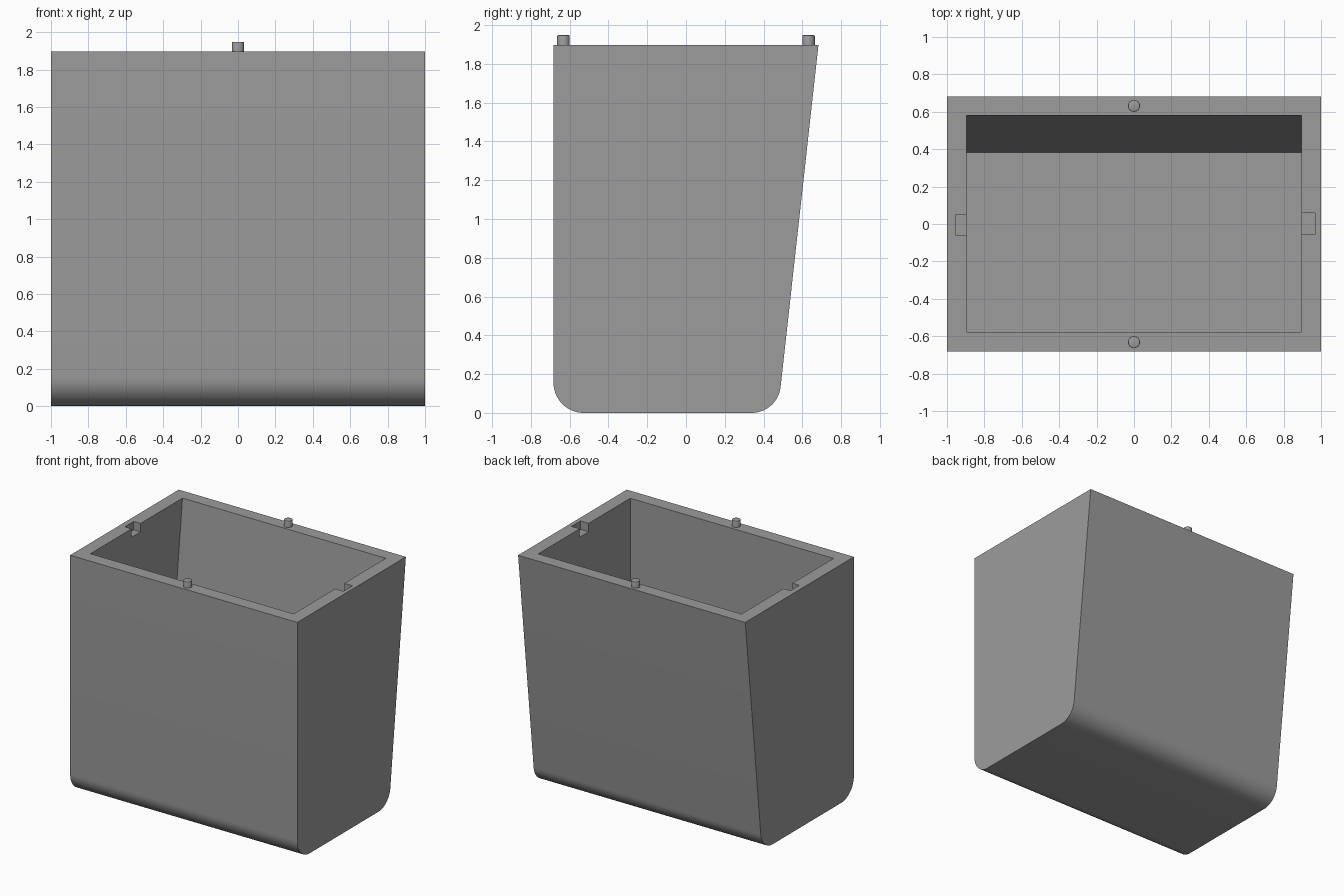
import bpy, bmesh, math
from mathutils import Vector

if "Cube" in bpy.data.objects:
    bpy.data.objects.remove(bpy.data.objects["Cube"])

grey = bpy.data.materials.new("grey plastic")
grey.diffuse_color = (0.332, 0.332, 0.332, 1)
grey.use_nodes = True
grey.node_tree.nodes["Principled BSDF"].inputs["Base Color"].default_value = grey.diffuse_color


def finish(name, bm):
    bmesh.ops.recalc_face_normals(bm, faces=bm.faces)
    mesh = bpy.data.meshes.new(name)
    bm.to_mesh(mesh)
    bm.free()
    mesh.materials.append(grey)
    obj = bpy.data.objects.new(name, mesh)
    bpy.context.collection.objects.link(obj)
    return obj


def prism(name, profile, x0, x1):
    """Extrude a (y, z) profile along x."""
    bm = bmesh.new()
    rings = [[bm.verts.new((x, y, z)) for y, z in profile] for x in (x0, x1)]
    for ring in rings:
        bm.faces.new(ring)
    for i in range(len(profile)):
        a, b = rings
        bm.faces.new((a[i - 1], a[i], b[i], b[i - 1]))
    return finish(name, bm)


def fillet(prev, corner, nxt, r, steps=14):
    """Points of a rounded corner."""
    p, c, n = Vector(prev), Vector(corner), Vector(nxt)
    a, b = (p - c).normalized(), (n - c).normalized()
    half = a.angle(b) / 2
    centre = c + (a + b).normalized() * r / math.sin(half)
    s = (c + a * r / math.tan(half) - centre).normalized()
    e = (c + b * r / math.tan(half) - centre).normalized()
    sweep = s.angle(e)
    points = []
    for i in range(steps + 1):
        t = i / steps * sweep
        d = (s * math.sin(sweep - t) + e * math.sin(t)) / math.sin(sweep)
        points.append(tuple(centre + d * r))
    return points


def select_only(obj):
    bpy.ops.object.select_all(action='DESELECT')
    obj.select_set(True)
    bpy.context.view_layer.objects.active = obj


def cut(obj, cutter):
    mod = obj.modifiers.new("cut", 'BOOLEAN')
    mod.operation = 'DIFFERENCE'
    mod.solver = 'EXACT'
    mod.object = cutter
    select_only(obj)
    bpy.ops.object.modifier_apply(modifier=mod.name)
    bpy.data.objects.remove(cutter)


# Bin body: vertical front, sloping back, rounded bottom edges
front_top, front_low = (-0.683, 1.897), (-0.683, 0)
back_low, back_top = (0.473, 0), (0.683, 1.897)
outline = [front_top]
outline += fillet(front_top, front_low, back_low, 0.155)
outline += fillet(front_low, back_low, back_top, 0.15)
outline += [back_top]
body = prism("bin_body", outline, -1, 1)

# Hollow inside, with the same slope on the back wall
cut(body, prism("cavity_cutter",
                [(-0.578, 2.0), (-0.578, 0.1), (0.381, 0.1), (0.592, 2.0)],
                -0.895, 0.895))

# Latch notches in the side walls
for x0, x1, y0, y1 in ((-0.955, -0.85, -0.06, 0.052), (0.85, 0.967, -0.055, 0.058)):
    cut(body, prism("notch_cutter",
                    [(y0, 2.0), (y0, 1.83), (y1, 1.83), (y1, 2.0)], x0, x1))
select_only(body)
bpy.ops.object.shade_smooth_by_angle(angle=math.radians(30))

# Locating pegs with softened tops on the front and back rims
for name, y in (("front_peg", -0.632), ("back_peg", 0.632)):
    bm = bmesh.new()
    bmesh.ops.create_cone(bm, cap_ends=True, segments=32, radius1=0.032,
                          radius2=0.032, depth=0.07)
    rim = [e for e in bm.edges if all(v.co.z > 0 for v in e.verts)]
    bmesh.ops.bevel(bm, geom=rim, offset=0.005, segments=2, profile=0.5,
                    affect='EDGES')
    peg = finish(name, bm)
    peg.location = (0, y, 1.913)
    select_only(peg)
    bpy.ops.object.shade_smooth_by_angle(angle=math.radians(35))
